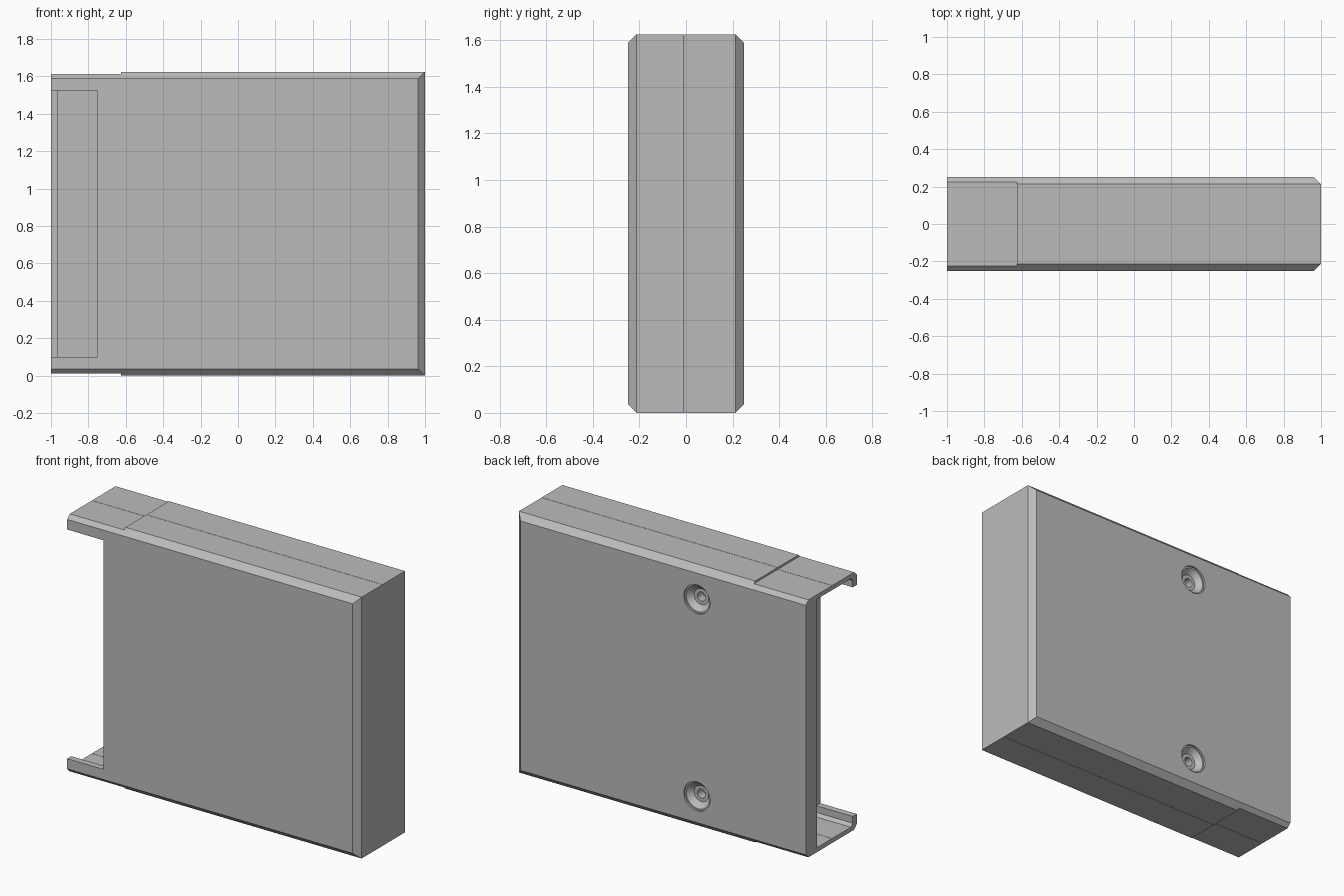
import bpy, bmesh
from mathutils import Matrix, Vector

if "Cube" in bpy.data.objects:
    bpy.data.objects.remove(bpy.data.objects["Cube"])

H = 1.625        # height
D = 0.25         # half depth
C = 0.037        # edge bevel
T = 0.04         # wall thickness
SEAM = -0.008    # parting plane between the shells

grey = bpy.data.materials.new("light grey")
grey.use_nodes = True
grey.diffuse_color = (0.5, 0.5, 0.5, 1)
grey.node_tree.nodes["Principled BSDF"].inputs["Base Color"].default_value = (0.5, 0.5, 0.5, 1)


def make(name, bm):
    bmesh.ops.recalc_face_normals(bm, faces=bm.faces)
    mesh = bpy.data.meshes.new(name)
    bm.to_mesh(mesh)
    bm.free()
    mesh.materials.append(grey)
    ob = bpy.data.objects.new(name, mesh)
    bpy.context.collection.objects.link(ob)
    return ob


def loft(name, rings):
    """Solid through rectangles given as (y, left, right, inset from top and bottom)."""
    bm = bmesh.new()
    loops = [[bm.verts.new(p) for p in ((a, y, i), (b, y, i), (b, y, H - i), (a, y, H - i))]
             for y, a, b, i in rings]
    bm.faces.new(loops[0])
    bm.faces.new(loops[-1])
    for p, q in zip(loops, loops[1:]):
        for k in range(4):
            n = (k + 1) % 4
            bm.faces.new((p[k], p[n], q[n], q[k]))
    return make(name, bm)


def box(name, x, y, z):
    bm = bmesh.new()
    bmesh.ops.create_cube(bm, size=1)
    for v in bm.verts:
        v.co = Vector([(r[0] + r[1]) / 2 + c * (r[1] - r[0]) for r, c in zip((x, y, z), v.co)])
    return make(name, bm)


def cone(name, x, z, y0, y1, r0, r1):
    bm = bmesh.new()
    place = Matrix.Translation((x, (y0 + y1) / 2, z)) @ Matrix.Rotation(-1.5707963, 4, 'X')
    bmesh.ops.create_cone(bm, cap_ends=True, segments=40, radius1=r0, radius2=r1,
                          depth=y1 - y0, matrix=place)
    return make(name, bm)


def boolean(ob, tool, operation='DIFFERENCE'):
    mod = ob.modifiers.new(operation.lower(), 'BOOLEAN')
    mod.operation, mod.object, mod.solver = operation, tool, 'EXACT'
    bpy.context.view_layer.objects.active = ob
    bpy.ops.object.modifier_apply(modifier=mod.name)
    bpy.data.objects.remove(tool)


# Two hollow half shells, bevelled on the closed end and open at the other
shells = {}
for name, s in (("front_shell", -1), ("back_shell", 1)):
    y0 = SEAM + s * 0.001
    shell = loft(name, [(y0, -1, 1, 0), (s * (D - C), -1, 1, 0), (s * D, -1, 1 - C, C)])
    inner = loft("cavity", [(SEAM - s * 0.05, -1.1, 1 - T, T),
                            (s * (D - T - 0.018), -1.1, 1 - T, T),
                            (s * (D - T), -1.1, 1 - T - 0.018, T + 0.018)])
    boolean(shell, inner)
    # Shallow step on the top and bottom near the open end
    for z in ((-0.1, 0.012), (H - 0.012, H + 0.1)):
        boolean(shell, box("step_cut", (-1.2, -0.625), (-0.5, 0.5), z))
    shells[name] = shell

# Opening in the front wall, leaving a lip above and below
boolean(shells["front_shell"], box("notch", (-1.2, -0.75), (-0.4, -0.1), (0.1, H - 0.1)))

# Countersunk screw holes in the back wall, backed by bosses
back = shells["back_shell"]
for z in (0.2, H - 0.2):
    boolean(back, cone("boss", -0.25, z, 0.1, 0.23, 0.11, 0.11), 'UNION')
    boolean(back, cone("rim_cut", -0.25, z, 0.238, 0.3, 0.09, 0.09))
    boolean(back, cone("sink_cut", -0.25, z, 0.205, 0.239, 0.05, 0.082))
    boolean(back, cone("pin_cut", -0.25, z, 0.15, 0.21, 0.028, 0.028))

# Return flange along the open edge of the back wall
box("end_flange", (-1, -1 + 0.035), (0.14, D - T + 0.002), (T - 0.005, H - T + 0.005))

for shell in shells.values():
    bpy.ops.object.select_all(action='DESELECT')
    shell.select_set(True)
    bpy.context.view_layer.objects.active = shell
    bpy.ops.object.shade_smooth_by_angle(angle=0.4)
